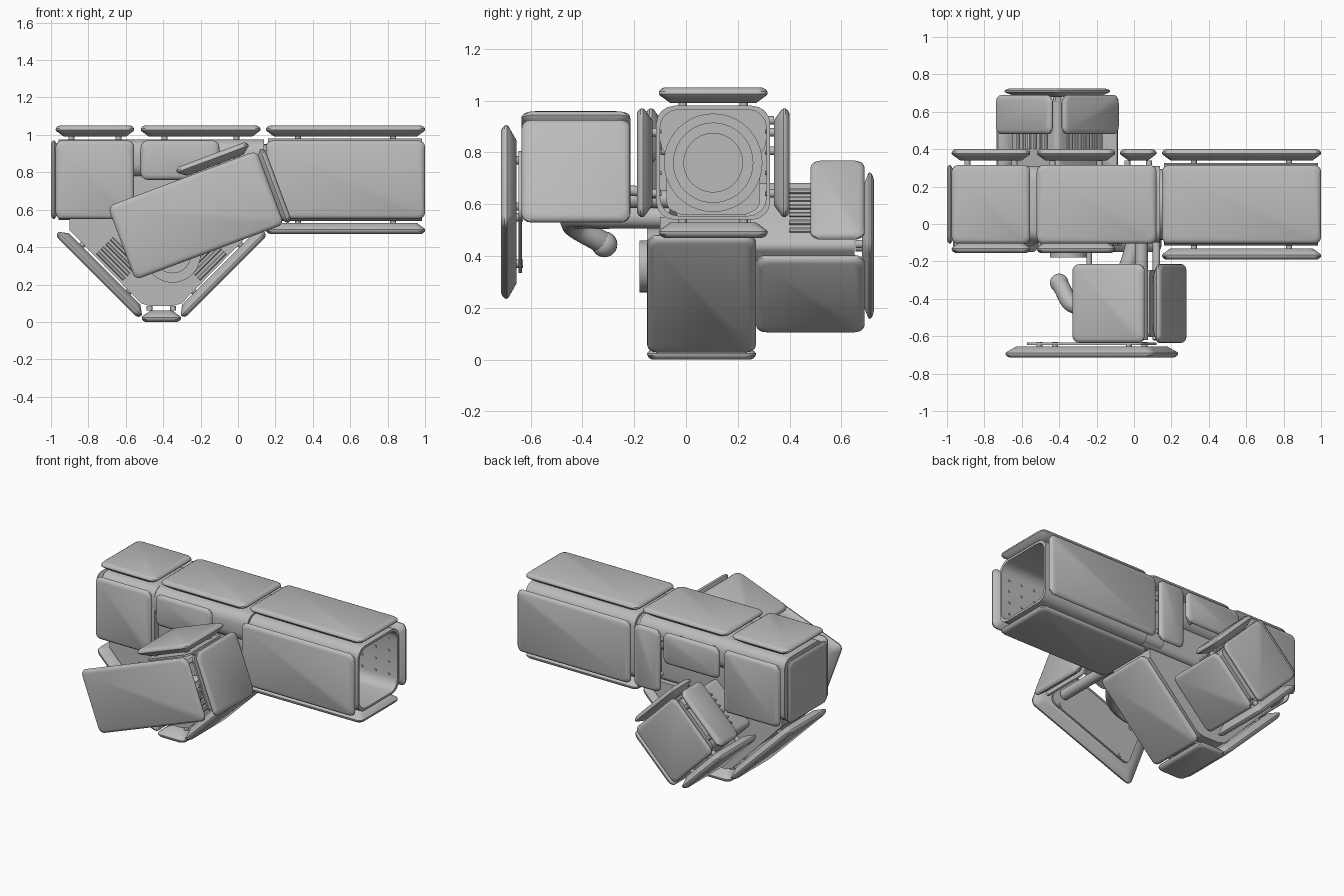
import bpy, bmesh, math
from mathutils import Vector, Matrix

cube = bpy.data.objects.get("Cube")
if cube:
    bpy.data.objects.remove(cube)

grey = bpy.data.materials.new("plain grey")
grey.use_nodes = True
grey.diffuse_color = (0.5, 0.5, 0.5, 1)
grey.node_tree.nodes["Principled BSDF"].inputs["Base Color"].default_value = (0.5, 0.5, 0.5, 1)

X, Y, Z = Vector((1, 0, 0)), Vector((0, 1, 0)), Vector((0, 0, 1))


def finish(name, bm):
    bmesh.ops.recalc_face_normals(bm, faces=bm.faces)
    mesh = bpy.data.meshes.new(name)
    bm.to_mesh(mesh)
    bm.free()
    ob = bpy.data.objects.new(name, mesh)
    bpy.context.collection.objects.link(ob)
    mesh.materials.append(grey)
    bpy.ops.object.select_all(action='DESELECT')
    ob.select_set(True)
    bpy.context.view_layer.objects.active = ob
    bpy.ops.object.shade_smooth_by_angle(angle=math.radians(32))
    return ob


def round_rect(w, h, r, steps=4):
    pts = []
    for k, (sx, sy) in enumerate(((1, 1), (-1, 1), (-1, -1), (1, -1))):
        for i in range(steps + 1):
            a = (k + i / steps) * math.pi / 2
            pts.append((sx * (w / 2 - r) + r * math.cos(a), sy * (h / 2 - r) + r * math.sin(a)))
    return pts


def loft(bm, rings, loop=False):
    vs = [[bm.verts.new(p) for p in ring] for ring in rings]
    n = len(vs[0])
    for a, b in zip(vs, vs[1:] + vs[:1] if loop else vs[1:]):
        for i in range(n):
            bm.faces.new((a[i], a[(i + 1) % n], b[(i + 1) % n], b[i]))
    if not loop:
        bm.faces.new(vs[0])
        bm.faces.new(vs[-1])


def rod(bm, a, b, r, sides=16):
    d = b - a
    m = Matrix.Translation((a + b) / 2) @ d.to_track_quat('Z', 'Y').to_matrix().to_4x4()
    bmesh.ops.create_cone(bm, cap_ends=True, segments=sides, radius1=r, radius2=r, depth=d.length, matrix=m)


def plate(name, centre, u, normal, w, h, t=0.06):
    """Armour plate: outer face at centre, inner side chamfered, on four studs."""
    c, n = Vector(centre), normal.normalized()
    u = u.normalized()
    v = n.cross(u)
    bm = bmesh.new()
    rings = []
    for depth, inset in ((t, 0.045), (t * .5, 0.004), (t * .4, 0), (t * .25, 0.001), (t * .1, 0.008), (0, 0.02)):
        pts = round_rect(w - 2 * inset, h - 2 * inset, 0.035)
        rings.append([c + u * p + v * q - n * depth for p, q in pts])
    loft(bm, rings)
    for s in (-1, 1):
        for q in (-1, 1):
            foot = c + u * s * w * .3 + v * q * h * .28 - n * t
            rod(bm, foot, foot - n * 0.025, 0.016)
    return finish(name, bm)


def box(name, centre, u, normal, w, h, depth, bevel=0.02):
    """Block with rounded long edges, extruded along the normal."""
    c, n = Vector(centre), normal.normalized()
    u = u.normalized()
    v = n.cross(u)
    bm = bmesh.new()
    loft(bm, [[c + u * p + v * q + n * d for p, q in round_rect(w, h, bevel)] for d in (-depth / 2, depth / 2)])
    return finish(name, bm)


def pipe(name, points, r):
    cu = bpy.data.curves.new(name, 'CURVE')
    cu.dimensions = '3D'
    cu.bevel_depth, cu.bevel_resolution, cu.use_fill_caps = r, 4, True
    sp = cu.splines.new('BEZIER')
    sp.bezier_points.add(len(points) - 1)
    for bp, p in zip(sp.bezier_points, points):
        bp.co = p
        bp.handle_left_type = bp.handle_right_type = 'AUTO'
    ob = bpy.data.objects.new(name, cu)
    bpy.context.collection.objects.link(ob)
    cu.materials.append(grey)


# Main beam: hollow right section
CY, CZ = 0.105, 0.76
bm = bmesh.new()
loft(bm, [[Vector((x, CY + p, CZ + q)) for p, q in round_rect(s, s, 0.07)]
          for x, s in ((0.16, 0.44), (0.985, 0.44), (0.985, 0.41), (0.16, 0.41))], loop=True)
finish("barrel_shell", bm)

# Rivets inside the hollow section
bm = bmesh.new()
for i in range(3):
    for j in range(4):
        for side in (-1, 1):
            p = Vector((0.72 + 0.1 * i, CY + side * 0.206, CZ - 0.12 + 0.08 * j))
            rod(bm, p, p - Y * side * 0.007, 0.008, 8)
finish("barrel_rivets", bm)

# Turning joint inside the barrel
bm = bmesh.new()
for x0, x1, r in ((0.0, 0.2, 0.19), (0.2, 0.25, 0.155), (0.25, 0.256, 0.115)):
    rod(bm, Vector((x0, CY, CZ)), Vector((x1, CY, CZ)), r, 40)
finish("barrel_joint", bm)
box("joint_block", (0.07, CY, CZ), Y, X, 0.36, 0.38, 0.14, 0.04)

# Left part of the beam
box("beam_core_left", (-0.76, CY, CZ), Y, X, 0.41, 0.43, 0.4, 0.06)
box("beam_core_middle", (-0.22, CY, CZ), Y, X, 0.32, 0.4, 0.72, 0.04)
box("beam_cover", (-0.41, CY, 0.875), Y, X, 0.41, 0.2, 1.1, 0.07)

# Plates along the beam
for label, x0, x1 in (("left", -0.975, -0.555), ("middle", -0.52, 0.12), ("right", 0.15, 1.0)):
    plate("top_plate_" + label, ((x0 + x1) / 2, CY, 1.05), X, Z, x1 - x0, 0.42)
for label, x0, x1, z0, yf in (("left", -0.975, -0.555, 0.55, -0.155), ("middle", -0.52, -0.1, 0.76, -0.155),
                              ("narrow", -0.075, 0.12, 0.55, None), ("right", 0.15, 1.0, 0.55, -0.19)):
    xm, zm, w, h = (x0 + x1) / 2, (z0 + 0.97) / 2, x1 - x0, 0.97 - z0
    plate("back_plate_" + label, (xm, 0.4, zm), X, Y, w, h)
    if yf:
        plate("front_plate_" + label, (xm, yf, zm), X, -Y, w, h)
plate("bottom_plate", (0.575, CY, 0.47), X, -Z, 0.85, 0.42)
plate("end_plate", (-1.0, CY, CZ), Y, -X, 0.42, 0.42, 0.045)

# V-shaped lower body
VX, VZ = -0.41, 0.44
half = [(0.49, 0.55), (0.49, 0.49), (0.11, 0.10), (0.06, 0.085)]
profile = half + [(-a, b) for a, b in reversed(half)]
bm = bmesh.new()
loft(bm, [[Vector((VX + a, y, b)) for a, b in profile] for y in (-0.1, 0.25)])
finish("lower_body", bm)
plate("lower_bottom_plate", (VX, 0.06, 0.0), X, -Z, 0.21, 0.42)

# Vent slats on the lower body and the round boss between them
bm = bmesh.new()
for side in (-1, 1):
    along, across = Vector((side, 0, 1)).normalized(), Vector((-side, 0, 1)).normalized()
    for k in range(4):
        mid = Vector((VX + side * 0.27, -0.105, 0.30)) + across * (0.035 * k)
        rod(bm, mid - along * 0.1, mid + along * 0.1, 0.011, 6)
finish("vent_slats", bm)
bm = bmesh.new()
boss = Vector((-0.35, -0.1, 0.36))
rod(bm, boss, boss - Y * 0.05, 0.15, 40)
rod(bm, boss - Y * 0.05, boss - Y * 0.08, 0.1, 40)
finish("front_boss", bm)

# Diagonal plates on the lower body and the rear arm
for side, label in ((-1, "left"), (1, "right")):
    down, up = Vector((side, 0, -1)), Vector((side, 0, 1))
    plate("lower_plate_" + label, (VX + side * 0.345, 0.06, 0.24), Y, down, 0.42, 0.63)
    plate("rear_lower_plate_" + label, (VX + side * 0.19, 0.48, VZ - 0.2), Y, down, 0.42, 0.41)
    plate("rear_upper_plate_" + label, (VX + side * 0.19, 0.585, VZ + 0.19), Y, up, 0.21, 0.42)

# Rear arm core, cap plate and slanted ribs
diag = Vector((1, 0, 1))
box("rear_core", (VX, 0.44, VZ), diag, Y, 0.36, 0.36, 0.42, 0.03)
plate("rear_cap_plate", (VX, 0.725, VZ), diag, Y, 0.42, 0.42, 0.045)
bm = bmesh.new()
for side in (-1, 1):
    for k in range(6):
        p = Vector((VX + side * (0.06 + 0.03 * k), 0.4, VZ + 0.21 - 0.03 * k))
        rod(bm, p, p + Y * 0.1, 0.01, 6)
finish("rear_ribs", bm)

# Tilted front arm: three plates and an inner frame
tilt = math.radians(20.5)
U, V = Vector((math.cos(tilt), 0, math.sin(tilt))), Vector((-math.sin(tilt), 0, math.cos(tilt)))
C = Vector((-0.225, 0, 0.57))
plate("arm_front_plate", C - Y * 0.715, U, -Y, 0.85, 0.42)
plate("arm_top_plate", C + U * 0.19 + V * 0.275 - Y * 0.425, U, V, 0.41, 0.42)
plate("arm_end_plate", C + U * 0.47 - Y * 0.425, Y, U, 0.42, 0.42)
box("arm_frame", C - Y * 0.64, U, Y, 0.66, 0.28, 0.012, 0.04)
box("arm_top_frame", C + U * 0.2 + V * 0.195 - Y * 0.425, U, V, 0.34, 0.36, 0.012, 0.03)
box("arm_end_frame", C + U * 0.39 - Y * 0.425, Y, U, 0.36, 0.36, 0.012, 0.03)

# Struts and the curved pipe joining arm to body
bm = bmesh.new()
for a, b, r in (((0.04, -0.62, 0.62), (0.04, -0.05, 0.62), 0.035), ((0.12, -0.62, 0.7), (0.12, -0.1, 0.64), 0.02),
                ((-0.24, -0.25, 0.6), (-0.24, -0.05, 0.6), 0.015)):
    rod(bm, Vector(a), Vector(b), r)
finish("arm_struts", bm)
pipe("curved_pipe", [(0.02, -0.05, 0.55), (-0.08, -0.3, 0.55), (-0.3, -0.44, 0.53), (-0.4, -0.32, 0.45)], 0.045)
bm = bmesh.new()
bmesh.ops.create_uvsphere(bm, u_segments=20, v_segments=12, radius=0.05,
                          matrix=Matrix.Translation((-0.4, -0.315, 0.445)))
finish("pipe_end", bm)
